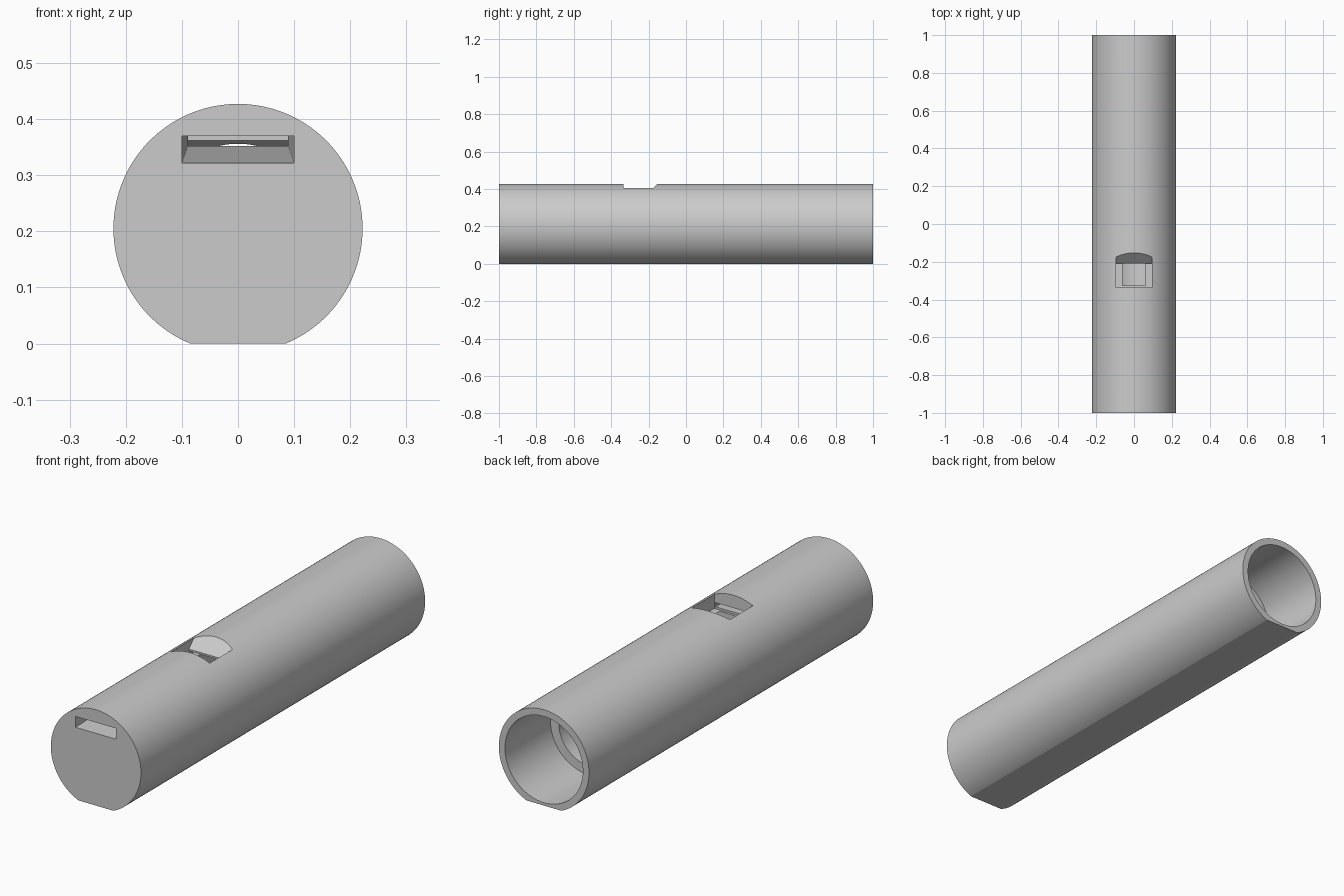
import bpy, bmesh, math

cube = bpy.data.objects.get("Cube")
if cube:
    bpy.data.objects.remove(cube, do_unlink=True)

AXIS = 0.205    # height of the tube's centre line
RADIUS = 0.222


def loft(name, start, end):
    """Closed solid between two matching loops of points."""
    bm = bmesh.new()
    a = [bm.verts.new(p) for p in start]
    b = [bm.verts.new(p) for p in end]
    bm.faces.new(a)
    bm.faces.new(b)
    for i in range(len(a)):
        j = (i + 1) % len(a)
        bm.faces.new((a[i], a[j], b[j], b[i]))
    bmesh.ops.recalc_face_normals(bm, faces=bm.faces)
    mesh = bpy.data.meshes.new(name)
    bm.to_mesh(mesh)
    bm.free()
    obj = bpy.data.objects.new(name, mesh)
    bpy.context.collection.objects.link(obj)
    return obj


def arc(radius, y, begin=0.0, sweep=2 * math.pi, count=128):
    """Points around the tube axis, measured from straight down."""
    closed = sweep > 6.28
    steps = count if closed else count - 1
    angles = [begin + sweep * i / steps for i in range(count)]
    return [(radius * math.sin(t), y, AXIS - radius * math.cos(t)) for t in angles]


def rect(half, y, low, high):
    return [(-half, y, low), (half, y, low), (half, y, high), (-half, y, high)]


# Tube with a flat along its underside
flat = math.acos(AXIS / RADIUS)
sweep = 2 * math.pi - 2 * flat
body = loft("whistle_body", arc(RADIUS, -1, flat, sweep), arc(RADIUS, 1, flat, sweep))

# Sound window with a sloping, undercut lip
lip = [(-0.335, 0.5), (-0.335, 0.343), (-0.175, 0.343),
       (-0.21, 0.362), (-0.21, 0.37), (-0.08, 0.5)]
window = [[(x, y, z) for y, z in lip] for x in (-0.095, 0.095)]

cutters = [
    loft("bore_cutter", arc(0.151, -0.325), arc(0.151, 0.75)),
    loft("socket_cutter", arc(0.192, 0.68), arc(0.192, 1.1)),
    loft("window_cutter", *window),
    # Tapering air slot from the mouth end into the window
    loft("air_slot_cutter", rect(0.1, -1.0001, 0.322, 0.37), rect(0.089, -0.33, 0.352, 0.3701)),
]

bpy.ops.object.select_all(action="DESELECT")
body.select_set(True)
bpy.context.view_layer.objects.active = body
for cutter in cutters:
    cutter.hide_render = True
    mod = body.modifiers.new(cutter.name, "BOOLEAN")
    mod.operation = "DIFFERENCE"
    mod.solver = "EXACT"
    mod.object = cutter
    bpy.ops.object.modifier_apply(modifier=mod.name)
for cutter in cutters:
    bpy.data.objects.remove(cutter, do_unlink=True)

bpy.ops.object.shade_smooth_by_angle(angle=math.radians(20))

# Plain grey plastic
grey = bpy.data.materials.new("plain_grey")
grey.use_nodes = True
colour = (0.6, 0.6, 0.6, 1)
grey.diffuse_color = colour
grey.node_tree.nodes["Principled BSDF"].inputs["Base Color"].default_value = colour
body.data.materials.clear()
body.data.materials.append(grey)
